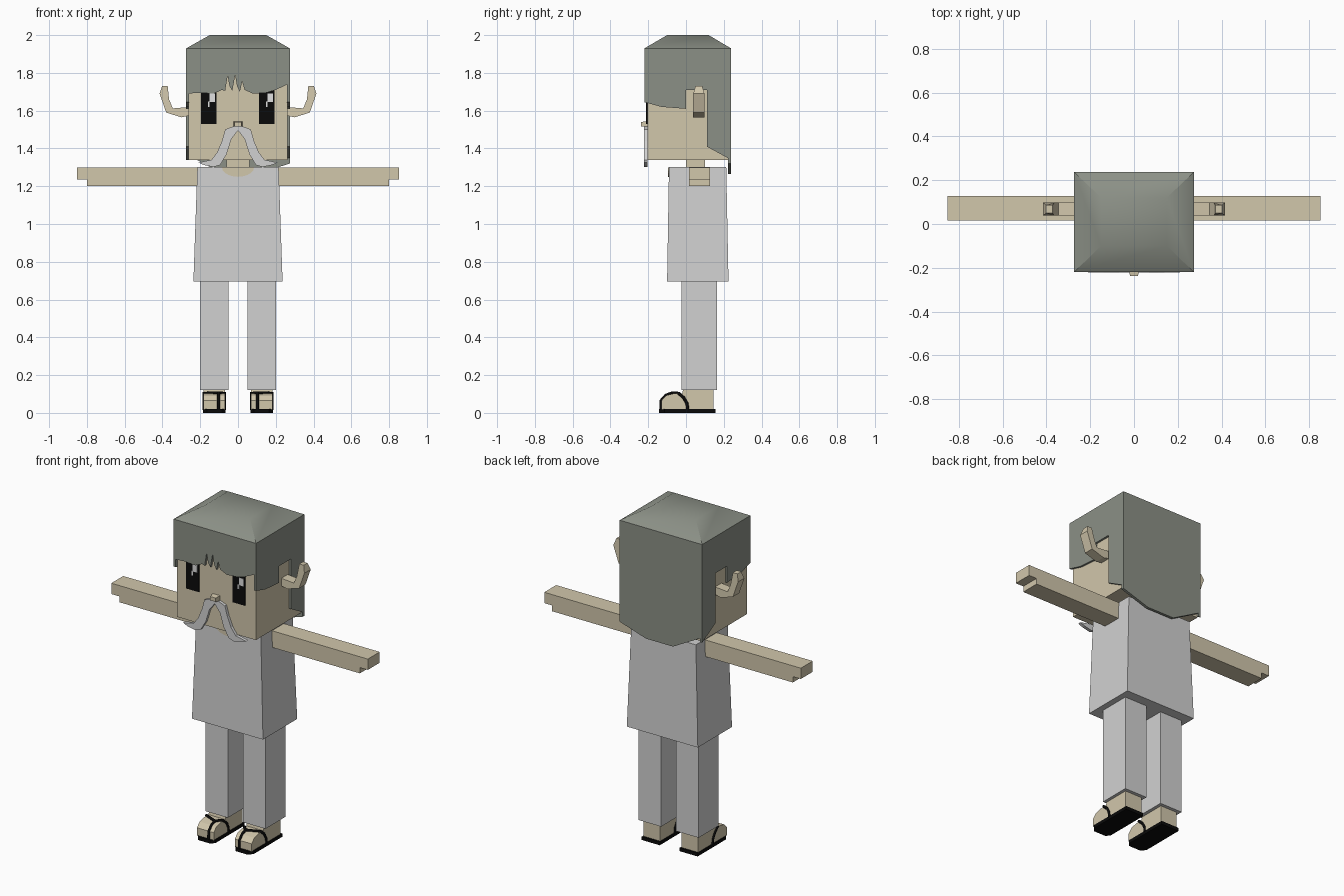
import bpy, bmesh, math

default = bpy.data.objects.get("Cube")
if default:
    bpy.data.objects.remove(default, do_unlink=True)


def material(name, r, g, b):
    m = bpy.data.materials.new(name)
    m.use_nodes = True
    m.diffuse_color = (r, g, b, 1)
    bsdf = m.node_tree.nodes["Principled BSDF"]
    bsdf.inputs["Base Color"].default_value = (r, g, b, 1)
    bsdf.inputs["Roughness"].default_value = 0.9
    return m


SKIN = material("skin tan", 0.64, 0.57, 0.41)
HAIR = material("hair grey green", 0.26, 0.28, 0.24)
CLOTH = material("cloth light grey", 0.64, 0.64, 0.64)
BLACK = material("black", 0.003, 0.003, 0.003)
SHINE = material("eye shine", 0.75, 0.75, 0.75)


def finish(name, bm, mat):
    bmesh.ops.recalc_face_normals(bm, faces=bm.faces[:])
    mesh = bpy.data.meshes.new(name)
    bm.to_mesh(mesh)
    bm.free()
    mesh.materials.append(mat)
    obj = bpy.data.objects.new(name, mesh)
    bpy.context.collection.objects.link(obj)
    return obj


def loft(name, rings, mat):
    """Closed solid skinned through rings of equal point count."""
    bm = bmesh.new()
    loops = [[bm.verts.new(p) for p in ring] for ring in rings]
    n = len(loops[0])
    bm.faces.new(loops[0])
    bm.faces.new(loops[-1])
    for a, b in zip(loops, loops[1:]):
        for i in range(n):
            j = (i + 1) % n
            bm.faces.new((a[i], a[j], b[j], b[i]))
    return finish(name, bm, mat)


def rect(x0, x1, y0, y1, z):
    return [(x0, y0, z), (x1, y0, z), (x1, y1, z), (x0, y1, z)]


def box(name, x0, x1, y0, y1, z0, z1, mat):
    return loft(name, [rect(x0, x1, y0, y1, z0), rect(x0, x1, y0, y1, z1)], mat)


def front_prism(name, pts, y0, y1, mat, s=1):
    return loft(name, [[(s * x, y, z) for x, z in pts] for y in (y0, y1)], mat)


def side_prism(name, pts, x0, x1, mat):
    return loft(name, [[(x, y, z) for y, z in pts] for x in (x0, x1)], mat)


def strap(name, pts, radius):
    curve = bpy.data.curves.new(name, "CURVE")
    curve.dimensions = "3D"
    curve.bevel_depth = radius
    curve.bevel_resolution = 1
    curve.use_fill_caps = True
    spline = curve.splines.new("POLY")
    spline.points.add(len(pts) - 1)
    for p, co in zip(spline.points, pts):
        p.co = (*co, 1)
    curve.materials.append(BLACK)
    obj = bpy.data.objects.new(name, curve)
    bpy.context.collection.objects.link(obj)


# Head and neck
box("head", -0.262, 0.262, -0.205, 0.225, 1.34, 1.92, SKIN)
box("neck", -0.06, 0.06, 0.0, 0.1, 1.26, 1.36, SKIN)

# Hair: crown, fringe, side panels with ear openings, back panel
crown = loft("hair_crown", [rect(-0.274, 0.274, -0.22, 0.238, 1.91),
                            rect(-0.274, 0.274, -0.22, 0.238, 1.93),
                            rect(-0.15, 0.15, -0.10, 0.12, 2.0)], HAIR)
bpy.context.view_layer.objects.active = crown
crown.select_set(True)
bpy.ops.object.shade_smooth_by_angle(angle=math.radians(40))
crown.select_set(False)

fringe = [(-0.274, 1.93), (-0.274, 1.69), (-0.2, 1.695), (-0.13, 1.69),
          (-0.085, 1.71), (-0.068, 1.705), (-0.055, 1.785), (-0.045, 1.73),
          (-0.03, 1.705), (-0.015, 1.79), (-0.005, 1.73), (0.01, 1.70),
          (0.022, 1.755), (0.035, 1.71), (0.08, 1.69), (0.15, 1.695),
          (0.2, 1.71), (0.274, 1.745), (0.274, 1.93)]
front_prism("hair_fringe", fringe, -0.22, -0.203, HAIR)

side_hair = [(-0.22, 1.93), (-0.22, 1.645), (-0.13, 1.62), (0, 1.61), (0, 1.71),
             (0.11, 1.71), (0.11, 1.41), (0.238, 1.34), (0.238, 1.93)]
for s, label in ((1, "left"), (-1, "right")):
    side_prism("hair_side_" + label, side_hair, s * 0.26, s * 0.274, HAIR)

back_hair = [(0.274, 1.93), (0.274, 1.32), (0.1, 1.265), (-0.08, 1.265),
             (-0.274, 1.37), (-0.274, 1.93)]
front_prism("hair_back", back_hair, 0.222, 0.238, HAIR)

# Eyes with two square highlights each
for x, label in ((0.11, "left"), (-0.197, "right")):
    box("eye_" + label, x, x + 0.084, -0.211, -0.204, 1.53, 1.71, BLACK)
    box("eye_shine_" + label, x + 0.045, x + 0.075, -0.213, -0.21, 1.645, 1.69, SHINE)
    box("eye_glint_" + label, x + 0.037, x + 0.047, -0.213, -0.21, 1.62, 1.648, SHINE)

# Nose
nose_tip = [(x, -0.238, z) for x, z in
            ((-0.018, 1.517), (0.018, 1.517), (0.018, 1.54), (-0.018, 1.54))]
nose_root = [(x * 1.4, -0.2, 1.529 + (z - 1.529) * 1.4) for x, _, z in nose_tip]
loft("nose", [nose_root, nose_tip], SKIN)

moustache = [(0, 1.515), (0.03, 1.515), (0.068, 1.5), (0.085, 1.44), (0.11, 1.38),
             (0.14, 1.34), (0.21, 1.325), (0.18, 1.312), (0.13, 1.302), (0.095, 1.312),
             (0.06, 1.37), (0.035, 1.45), (0, 1.495)]
ear = [(0.25, 1.575), (0.3, 1.565), (0.38, 1.59), (0.415, 1.69), (0.402, 1.73),
       (0.372, 1.73), (0.365, 1.66), (0.345, 1.612), (0.25, 1.62)]
arm = [(0.2, 1.2), (0.8, 1.2), (0.8, 1.235), (0.853, 1.235), (0.853, 1.3), (0.2, 1.3)]
foot = [(-0.13, 0.018), (-0.13, 0.065), (-0.105, 0.092), (-0.065, 0.102),
        (-0.02, 0.102), (-0.015, 0.125), (0.145, 0.125), (0.145, 0.018)]

# Paired parts
for s, label in ((1, "left"), (-1, "right")):
    front_prism("moustache_" + label, moustache, -0.222, -0.203, CLOTH, s)

    # Horn-like ear, thinner towards the tip
    ear_rings = []
    for side in (-1, 1):
        ear_rings.append([(s * x, 0.068 + side * (0.03 if z < 1.7 else 0.018), z)
                          for x, z in ear])
    loft("ear_" + label, ear_rings, SKIN)

    front_prism("arm_" + label, arm, 0.015, 0.128, SKIN, s)
    box("leg_" + label, s * 0.05, s * 0.2, -0.025, 0.165, 0.12, 0.72, CLOTH)

    # Foot and sandal
    side_prism("foot_" + label, foot, s * 0.07, s * 0.182, SKIN)
    sole = [(x, y) for x, y in ((0.066, 0.155), (0.066, -0.12), (0.085, -0.142),
                                (0.165, -0.142), (0.186, -0.115), (0.186, 0.155))]
    loft("sandal_sole_" + label,
         [[(s * x, y, z) for x, y in sole] for z in (0.0, 0.02)], BLACK)
    knot = (s * 0.102, -0.075, 0.106)
    strap("sandal_toe_strap_" + label,
          [(s * 0.102, -0.134, 0.018), (s * 0.102, -0.134, 0.065),
           (s * 0.102, -0.107, 0.095), knot], 0.008)
    for x, name in ((0.07, "inner"), (0.182, "outer")):
        strap("sandal_" + name + "_strap_" + label,
              [knot, (s * x, -0.04, 0.105), (s * x, -0.012, 0.08),
               (s * x, 0.005, 0.05), (s * x, 0.01, 0.015)], 0.008)

# Flared tunic with a rounded neckline
loft("tunic", [rect(-0.236, 0.236, -0.10, 0.225, 0.695),
               rect(-0.215, 0.215, -0.09, 0.213, 1.302)], CLOTH)
neckline = [(0.085 * math.cos(a), 1.3 + 0.05 * math.sin(a))
            for a in (math.pi * (1 + i / 10) for i in range(11))]
front_prism("neckline", neckline, -0.095, -0.088, SKIN)
